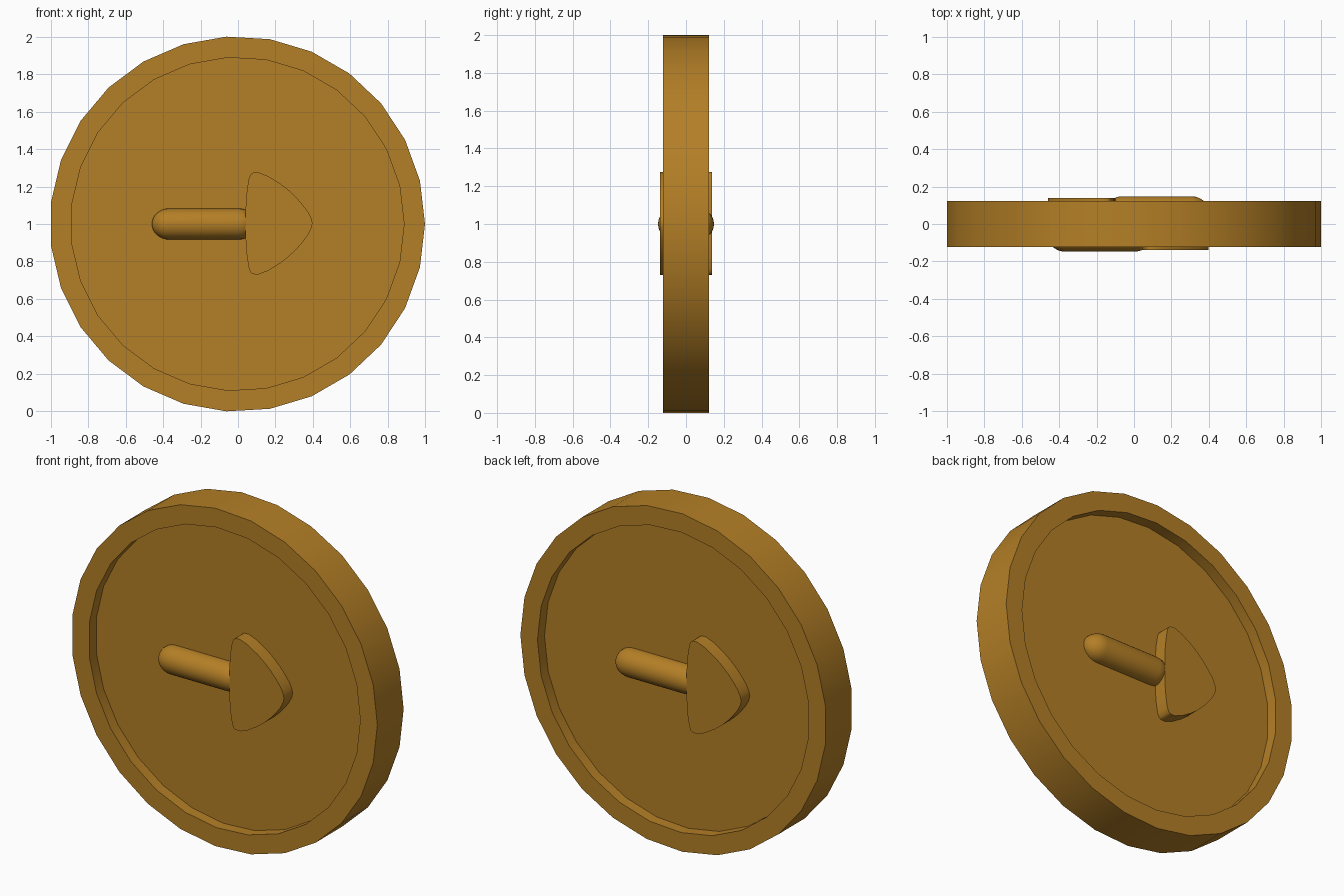
import bpy
import bmesh
import math
from mathutils import Matrix, Vector

cube = bpy.data.objects.get("Cube")
if cube:
    bpy.data.objects.remove(cube, do_unlink=True)

# One warm gold for the whole piece
GOLD = (0.456, 0.212, 0.0194, 1.0)
gold = bpy.data.materials.new("gold")
gold.use_nodes = True
gold.diffuse_color = GOLD
gold.node_tree.nodes["Principled BSDF"].inputs["Base Color"].default_value = GOLD


def finish(name, bm):
    bmesh.ops.remove_doubles(bm, verts=bm.verts, dist=0.0001)
    bmesh.ops.recalc_face_normals(bm, faces=bm.faces)
    mesh = bpy.data.meshes.new(name)
    bm.to_mesh(mesh)
    bm.free()
    mesh.materials.append(gold)
    obj = bpy.data.objects.new(name, mesh)
    bpy.context.collection.objects.link(obj)
    bpy.ops.object.select_all(action="DESELECT")
    obj.select_set(True)
    bpy.context.view_layer.objects.active = obj
    bpy.ops.object.shade_smooth_by_angle(angle=math.radians(35))
    return obj


def lathe(name, profile, axis, steps, place):
    """Spin a profile of points about an axis through the origin, then place it."""
    bm = bmesh.new()
    verts = [bm.verts.new(p) for p in profile]
    edges = [bm.edges.new(pair) for pair in zip(verts, verts[1:])]
    bmesh.ops.spin(bm, geom=verts + edges, cent=(0, 0, 0), axis=axis,
                   angle=math.tau, steps=steps, use_merge=False)
    bmesh.ops.transform(bm, matrix=place, verts=bm.verts)
    return finish(name, bm)


# Coin: raised rim around a recessed floor on both sides
FLOOR, RIM = 0.057, 0.123
half = [(0, FLOOR), (0.89, FLOOR), (0.89, RIM), (1.0017, RIM)]
outline = [(r, -y, 0) for r, y in half] + [(r, y, 0) for r, y in reversed(half)]
lathe("coin_disc", outline, (0, 1, 0), 27, Matrix.Translation((-0.0034, 0, 1)))

# Arrow: rounded shaft and plump flat head
SHAFT_R, CAP = 0.083, 0.095
START, END = -0.365, 0.0
quarter = [i * math.pi / 16 for i in range(9)]
shaft = [(START - CAP * math.cos(a), 0, SHAFT_R * math.sin(a)) for a in quarter]
shaft += [(END + CAP * math.cos(a), 0, SHAFT_R * math.sin(a)) for a in reversed(quarter)]

upper = [(0.04, 0.05), (0.042, 0.11), (0.048, 0.18), (0.058, 0.24), (0.068, 0.262),
         (0.08, 0.271), (0.11, 0.272), (0.16, 0.253), (0.225, 0.213), (0.27, 0.178),
         (0.315, 0.135), (0.35, 0.094), (0.375, 0.06), (0.392, 0.026)]
head = upper + [(0.398, 0)] + [(x, -z) for x, z in reversed(upper)]


def arrow(side, place):
    lathe(side + "_arrow_shaft", shaft, (1, 0, 0), 32,
          place @ Matrix.Translation((0, -0.065, 1.0)))
    bm = bmesh.new()
    face = bm.faces.new([bm.verts.new((x, -0.138, 1.003 + z)) for x, z in head])
    grown = bmesh.ops.extrude_face_region(bm, geom=[face], use_keep_orig=True)
    moved = [v for v in grown["geom"] if isinstance(v, bmesh.types.BMVert)]
    bmesh.ops.translate(bm, verts=moved, vec=Vector((0, 0.1, 0)))
    bmesh.ops.transform(bm, matrix=place, verts=bm.verts)
    finish(side + "_arrow_head", bm)


# The back arrow is the front one turned half round
arrow("front", Matrix.Identity(4))
arrow("back", Matrix.Translation((-0.06, 0, 0)) @ Matrix.Rotation(math.pi, 4, "Z"))
